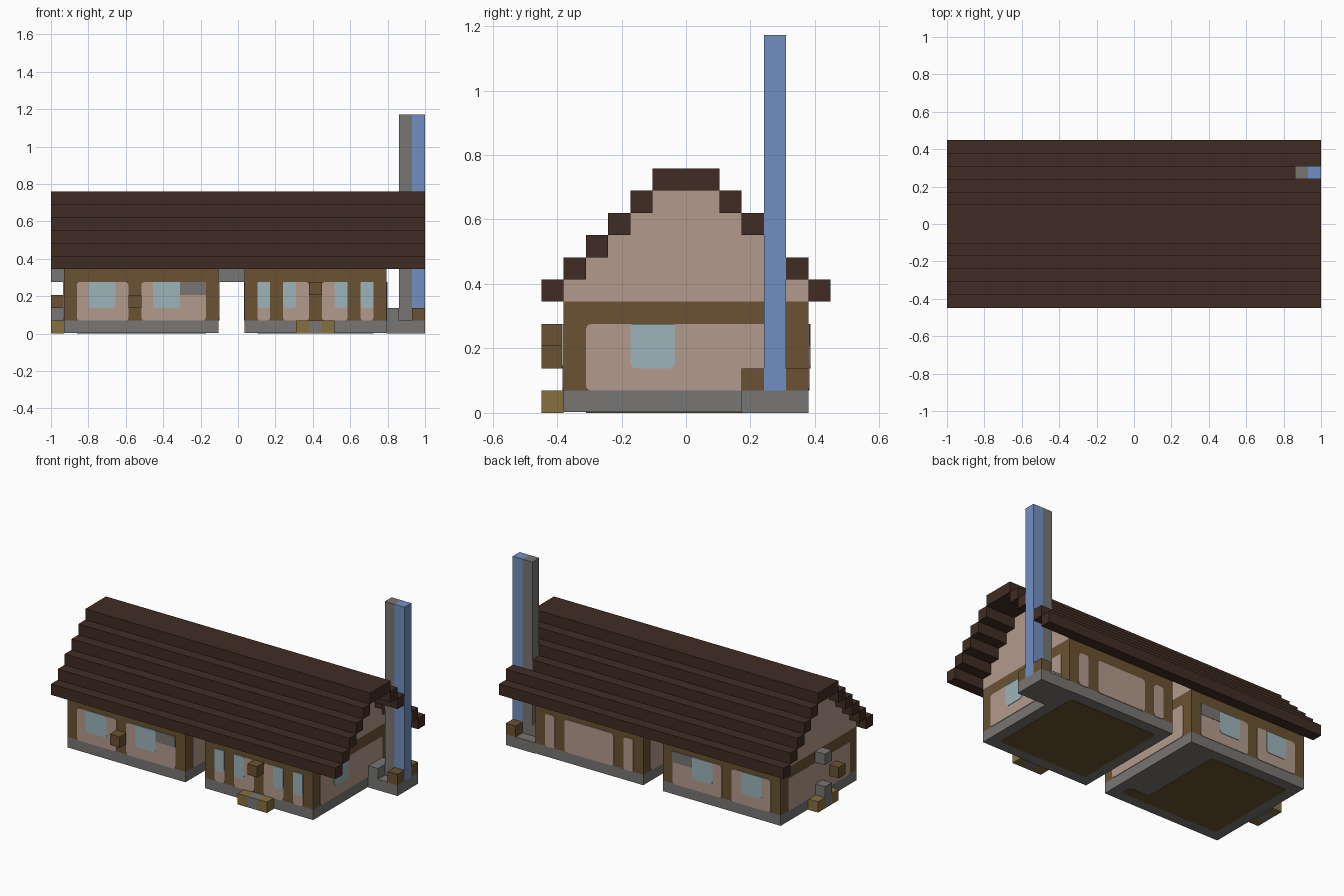
import bpy, bmesh, math
from mathutils import Vector

if "Cube" in bpy.data.objects:
    bpy.data.objects.remove(bpy.data.objects["Cube"])

U = 2 / 29                       # one building block
ORIGIN = Vector((-1, -6.5 * U, 0))


def material(name, hex_colour):
    def linear(c):
        return c / 12.92 if c <= 0.04045 else ((c + 0.055) / 1.055) ** 2.4
    rgb = [linear(int(hex_colour[i:i + 2], 16) / 255) for i in (0, 2, 4)]
    m = bpy.data.materials.new(name)
    m.use_nodes = True
    m.diffuse_color = (*rgb, 1)
    bsdf = m.node_tree.nodes["Principled BSDF"]
    bsdf.inputs["Base Color"].default_value = (*rgb, 1)
    bsdf.inputs["Roughness"].default_value = 0.9
    return m


ROOF = material("dark roof brown", "402C23")
TIMBER = material("timber brown", "6A5232")
PLASTER = material("pink plaster", "B49A8C")
STONE = material("stone grey", "777674")
GLASS = material("pale glass blue", "9CB4BA")
BLUE = material("chimney blue", "7290C2")
TAN = material("step tan", "86703F")


def finish(name, bm, mat):
    bmesh.ops.recalc_face_normals(bm, faces=bm.faces)
    mesh = bpy.data.meshes.new(name)
    bm.to_mesh(mesh)
    bm.free()
    mesh.materials.append(mat)
    ob = bpy.data.objects.new(name, mesh)
    bpy.context.collection.objects.link(ob)
    return ob


def blocks(name, mat, *boxes):
    """Boxes given as (x0, x1, y0, y1, z0, z1) in block units."""
    bm = bmesh.new()
    for x0, x1, y0, y1, z0, z1 in boxes:
        cube = bmesh.ops.create_cube(bm, size=1)["verts"]
        for v in cube:
            v.co = ORIGIN + U * Vector((x1 if v.co.x > 0 else x0,
                                        y1 if v.co.y > 0 else y0,
                                        z1 if v.co.z > 0 else z0))
    return finish(name, bm, mat)


def plate(name, mat, axis, plane, out, s0, s1, t0, t1, depth=0.05, low=0.25, high=0.25):
    """Thin panel with rounded corners on a wall (axis x or y) or a floor (axis z)."""
    outline = []
    corners = [(s1, t1, -1, -1, high), (s0, t1, 1, -1, high),
               (s0, t0, 1, 1, low), (s1, t0, -1, 1, low)]
    for n, (s, t, ds, dt, r) in enumerate(corners):
        for step in range(4 if r else 1):
            a = math.radians(90 * n + 30 * step)
            outline.append((s + r * (ds + math.cos(a)), t + r * (dt + math.sin(a))))

    def place(s, t, d):
        p = plane + out * d
        return {"x": (p, s, t), "y": (s, p, t), "z": (s, t, p)}[axis]
    bm = bmesh.new()
    rings = [[bm.verts.new(ORIGIN + U * Vector(place(s, t, d))) for s, t in outline]
             for d in (0, depth)]
    for ring in rings:
        bm.faces.new(ring)
    for i in range(len(outline)):
        j = (i + 1) % len(outline)
        bm.faces.new((rings[0][i], rings[0][j], rings[1][j], rings[1][i]))
    return finish(name, bm, mat)


def panel(name, axis, plane, out, s0, s1):
    plate(name + "_panel", PLASTER, axis, plane, out, s0, s1, 1, 4)


def window(name, axis, plane, out, s0, s1):
    plate(name + "_window", GLASS, axis, plane, out, s0, s1, 2, 4, 0.09, 0.25, 0.08)


# Two houses: stone base, timber walls, stepped plaster gables
for side, x0, x1 in (("right", 1, 13), ("left", 15, 26)):
    blocks(side + "_house_base", STONE, (x0, x1, 1, 12, 0.04, 1))
    blocks(side + "_house_walls", TIMBER, (x0, x1, 1, 12, 1, 5))
    for end, g in (("outer", x0), ("inner", x1 - 1)):
        blocks(f"{side}_house_{end}_gable", PLASTER,
               *[(g, g + 1, 1 + k, 12 - k, 5 + k, 6 + k) for k in range(5)])

# End walls
for name, plane, out in (("right_end", 1, -1), ("right_passage", 13, 1),
                         ("left_passage", 15, -1), ("left_end", 26, 1)):
    panel(name, "x", plane, out, 2, 11)
window("left_end", "x", 26, 1, 4, 6)

# Long walls of the right house, alike front and back
for side, plane, out in (("front", 1, -1), ("back", 12, 1)):
    for n, (a, b, w) in enumerate(((2, 6, 2.9), (7, 12, 7.9))):
        name = f"right_house_{side}_{n + 1}"
        panel(name, "y", plane, out, a, b)
        window(name, "y", plane, out, w, w + 2.1)
    plate(f"right_house_{side}_stone", STONE, "y", plane, out, 10, 12, 3, 4, 0.08, 0, 0)

# Long walls of the left house
for n, (a, b, w) in enumerate(((16, 17, 16), (18, 20, 18), (21, 23, 22), (24, 25, 24))):
    name = f"left_house_front_{n + 1}"
    panel(name, "y", 1, -1, a, b)
    window(name, "y", 1, -1, w, w + 1)
for n, (a, b) in enumerate(((16, 17), (18, 23), (24, 25))):
    panel(f"left_house_back_{n + 1}", "y", 12, 1, a, b)

# Timber floors seen underneath
plate("left_house_floor", TIMBER, "z", 0.04, -1, 16, 25, 2, 11, 0.04)
plate("right_house_floor", TIMBER, "z", 0.04, -1, 2, 10, 2, 11, 0.04)
plate("right_house_floor_edge", TIMBER, "z", 0.04, -1, 9.8, 12, 2, 3, 0.04)

# Stepped roof rows, one of them stopping at the chimney
for k in range(5):
    blocks(f"roof_front_row_{k + 1}", ROOF, (0, 29, k, k + 1, 5 + k, 6 + k))
    blocks(f"roof_back_row_{k + 1}", ROOF,
           (0, 27 if k == 2 else 29, 12 - k, 13 - k, 5 + k, 6 + k))
blocks("roof_ridge", ROOF, (0, 29, 5, 8, 10, 11))

# Chimney and its hearth
blocks("chimney_stone", STONE, (27, 28, 10, 11, 1, 17))
blocks("chimney_blue", BLUE, (28, 29, 10, 11, 1, 17))
blocks("hearth", STONE, (26, 29, 9, 12, 0, 1), (26, 27, 9, 11, 1, 2))
blocks("hearth_posts", TIMBER, (28, 29, 9, 10, 1, 2), (28, 29, 11, 12, 1, 2))

# Doorsteps
blocks("front_doorstep_ends", TAN, (19, 20, 0, 1, 0, 1), (21, 22, 0, 1, 0, 1))
blocks("front_doorstep_middle", STONE, (20, 21, 0, 1, 0, 1))
blocks("side_doorstep_ends", TAN, (0, 1, 5, 6, 0, 1), (0, 1, 7, 8, 0, 1))
blocks("side_doorstep_middle", STONE, (0, 1, 6, 7, 0, 2))

# Blocks standing out from the walls
blocks("front_wall_blocks", TIMBER, (6, 7, 0, 1, 2, 3), (20, 21, 0, 1, 3, 4))
blocks("side_wall_block", TIMBER, (0, 1, 4, 5, 2, 3))
blocks("side_stone_block", STONE, (0, 1, 6, 7, 4, 5))
blocks("passage_beam", STONE, (13, 15, 6, 7, 4, 5))
